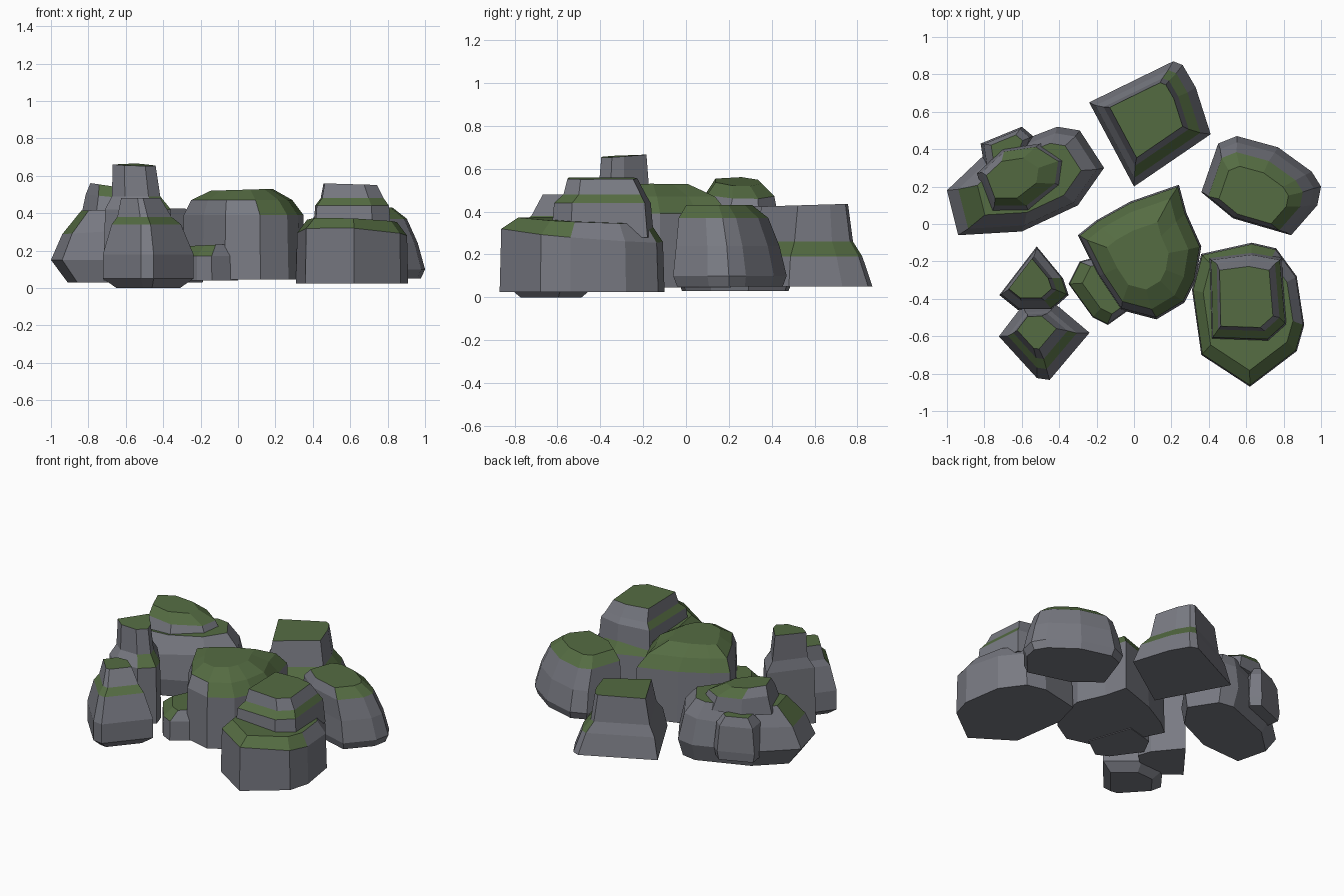
import bpy, bmesh

MOSS = bpy.data.materials.new("moss")
MOSS.diffuse_color = (0.09, 0.15, 0.055, 1)
STONE = bpy.data.materials.new("stone")
STONE.diffuse_color = (0.19, 0.195, 0.225, 1)


def rock(name, outline, levels, moss_slope=0.55):
    """Loft an outline through levels (z, scale, dx, dy, tilt_x, tilt_y); upward faces get moss."""
    cx = (min(p[0] for p in outline) + max(p[0] for p in outline)) / 2
    cy = (min(p[1] for p in outline) + max(p[1] for p in outline)) / 2
    bm = bmesh.new()
    rings = []
    for level in levels:
        z, s, dx, dy, tx, ty = (tuple(level) + (0,) * 6)[:6]
        ring = []
        for x, y in outline:
            ox, oy = (x - cx) * s, (y - cy) * s
            ring.append(bm.verts.new((cx + ox + dx, cy + oy + dy, z + tx * ox + ty * oy)))
        rings.append(ring)
    n = len(outline)
    for low, high in zip(rings, rings[1:]):
        for i in range(n):
            j = (i + 1) % n
            bm.faces.new((low[i], low[j], high[j], high[i]))
    bm.faces.new(rings[0][::-1])
    bm.faces.new(rings[-1])
    bmesh.ops.recalc_face_normals(bm, faces=bm.faces)
    for f in bm.faces:
        f.material_index = 1 if f.normal.z > moss_slope else 0
    mesh = bpy.data.meshes.new(name)
    bm.to_mesh(mesh)
    bm.free()
    mesh.materials.append(STONE)
    mesh.materials.append(MOSS)
    obj = bpy.data.objects.new(name, mesh)
    bpy.context.collection.objects.link(obj)


# Left boulder: flared body, raised crown and a small shoulder behind it
rock("left_boulder",
     [(-1, .18), (-.94, -.06), (-.60, -.04), (-.30, .10), (-.16, .30), (-.29, .50), (-.41, .52), (-.80, .37)],
     [(.03, .86, .03), (.15, 1), (.31, .88, .01, 0, .06), (.42, .66, .02, .01, 0.02)], .6)
rock("left_boulder_crown",
     [(-.84, .27), (-.76, .06), (-.56, .06), (-.38, .20), (-.36, .34), (-.50, .43), (-.70, .40)],
     [(.38, 1), (.48, .85, -.01, .01, -.10), (.54, .58, -.05, .0, -.15)])
rock("left_boulder_shoulder",
     [(-.82, .43), (-.80, .3), (-.6, .3), (-.54, .47), (-.60, .52)],
     [(.10, .92), (.16, 1), (.33, .88), (.39, .6)])

# Back boulder: sloped base with a blocky top
rock("back_boulder",
     [(-.24, .65), (0, .2), (.41, .48), (.33, .73), (.26, .85), (.21, .87)],
     [(.05, 1), (.19, .86, -.01), (.26, .70, -.02, .01), (.43, .60, -.02, .02, 0, .03)], .5)

# Right boulder
rock("right_boulder",
     [(.36, .17), (.53, .03), (.84, -.06), (.98, .1), (1, .2), (.95, .28), (.77, .41), (.55, .47), (.45, .43)],
     [(.05, .93), (.10, 1), (.24, .91, -.01, -.01), (.37, .79, -.03, -.03),
      (.43, .58, -.04, -.05)])

# Central boulder with a low step beside it
rock("centre_boulder",
     [(-.30, -.06), (-.19, -.28), (-.07, -.46), (.12, -.51), (.27, -.42), (.33, -.30),
      (.36, -.12), (.28, .06), (.24, .21), (-.02, .12), (-.20, .02)],
     [(.045, 1), (.39, .97), (.47, .82, -.01, -.01), (.525, .5, -.01, -.02, .03, 0)], .45)
rock("centre_step",
     [(-.35, -.32), (-.22, -.50), (-.14, -.54), (0, -.44), (-.1, -.15), (-.29, -.2)],
     [(.04, 1), (.17, .97), (.23, .75, .03, .01, .05)])

# Front right boulder: low wall, mossy ledge, stepped top
rock("front_boulder",
     [(.31, -.35), (.36, -.70), (.62, -.87), (.87, -.68), (.91, -.54), (.87, -.28), (.76, -.13), (.63, -.10), (.36, -.16)],
     [(.025, 1), (.29, .98, 0, 0, -.05, -.08), (.36, .80, 0, .01, -.04, -.04)])
rock("front_boulder_top",
     [(.41, -.62), (.72, -.63), (.82, -.54), (.79, -.18), (.63, -.15), (.40, -.18)],
     [(.28, 1), (.44, .94), (.48, .80, 0, .01), (.555, .68, -.01, .0, -.03)])

# Tall narrow rock with a mossy collar
rock("tall_rock",
     [(-.72, -.38), (-.62, -.46), (-.44, -.46), (-.35, -.38), (-.38, -.29), (-.52, -.12)],
     [(.04, 1), (.42, .95), (.49, .70, -.01), (.66, .62, -.02, 0, -.03, .06)])

# Small rock at the front left
rock("small_rock",
     [(-.73, -.60), (-.52, -.83), (-.45, -.84), (-.23, -.58), (-.42, -.42), (-.60, -.43)],
     [(0, .68), (.05, .97), (.18, .97), (.34, .74, -.01, .01),
      (.38, .58, -.02, .03), (.48, .42, -.04, .05)])
